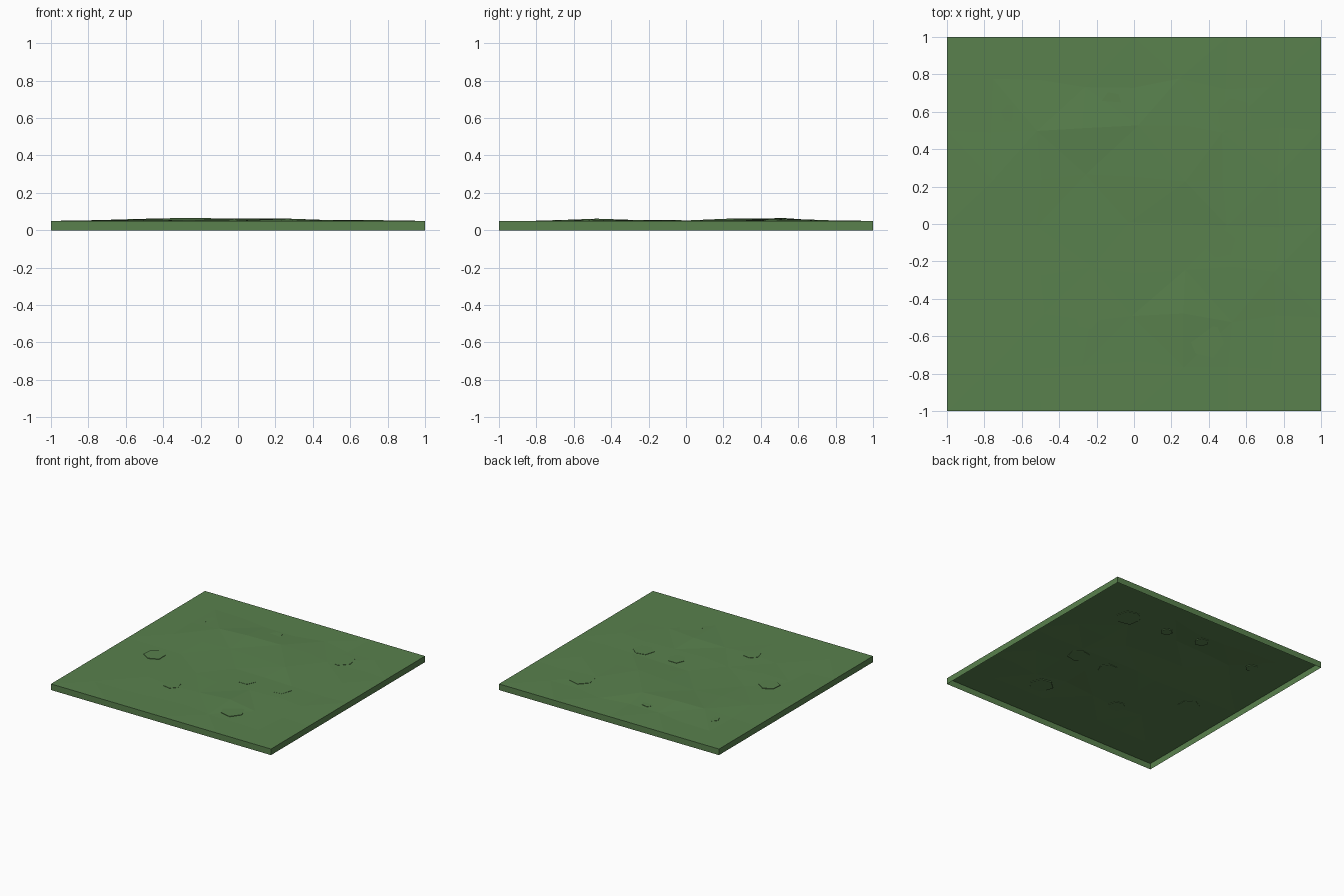
import bpy
import bmesh
import math
import random

cube = bpy.data.objects.get("Cube")
if cube:
    bpy.data.objects.remove(cube, do_unlink=True)

random.seed(4)
TOP = 0.05       # height of the flat ground
CELLS = 8        # ground cells along each side

green = bpy.data.materials.new("grass_green")
green.use_nodes = True
colour = (0.10, 0.22, 0.075, 1)
green.diffuse_color = colour
green.node_tree.nodes["Principled BSDF"].inputs["Base Color"].default_value = colour


def finish(bm, name):
    mesh = bpy.data.meshes.new(name)
    bm.to_mesh(mesh)
    bm.free()
    mesh.materials.append(green)
    obj = bpy.data.objects.new(name, mesh)
    bpy.context.collection.objects.link(obj)
    return obj


# Rises of the inner ground points in thousandths, back row first
RISES = [
    (0, 0, 1, 0, 3, 0, 1),
    (0, 11, 16, 12, 9, 5, 0),
    (4, 7, 5, 9, 12, 3, 3),
    (0, 1, 2, 1, 2, 2, 0),
    (0, 2, 1, 2, 4, 5, 4),
    (0, 2, 3, 1, 12, 3, 0),
    (1, 0, 0, 0, 1, 0, 0),
]

# Ground: low-poly sheet with alternating diagonals, open underneath
bm = bmesh.new()
grid = []
for j in range(CELLS + 1):
    row = []
    for i in range(CELLS + 1):
        x, y, z = i * 2 / CELLS - 1, j * 2 / CELLS - 1, TOP
        if 0 < i < CELLS and 0 < j < CELLS:
            x += random.uniform(-0.03, 0.03)
            y += random.uniform(-0.03, 0.03)
            z += RISES[CELLS - 1 - j][i - 1] / 1000
        row.append(bm.verts.new((x, y, z)))
    grid.append(row)
for j in range(CELLS):
    for i in range(CELLS):
        a, b = grid[j][i], grid[j][i + 1]
        c, d = grid[j + 1][i + 1], grid[j + 1][i]
        if (i + j) % 2 == 0:
            triangles = ((a, b, c), (a, c, d))
        else:
            triangles = ((a, b, d), (b, c, d))
        for triangle in triangles:
            bm.faces.new(triangle)

# Skirt walls down to the floor
rim = [e for e in bm.edges if e.is_boundary]
skirt = bmesh.ops.extrude_edge_only(bm, edges=rim)
for element in skirt["geom"]:
    if isinstance(element, bmesh.types.BMVert):
        element.co.z = 0
bmesh.ops.recalc_face_normals(bm, faces=bm.faces)
finish(bm, "ground")

# Low six-sided turf patches, partly sunk into the ground: x, y, radius
PATCHES = [
    (0.54, 0.58, 0.10), (0.165, -0.115, 0.075), (0.455, -0.1, 0.083),
    (-0.66, -0.14, 0.085), (-0.25, -0.5, 0.07), (0.39, -0.62, 0.095),
    (-0.66, 0.59, 0.05), (-0.12, 0.65, 0.055), (0.18, 0.6, 0.045),
]
for number, (px, py, radius) in enumerate(PATCHES, 1):
    bm = bmesh.new()
    turn = random.uniform(0, 1)
    ring = []
    for k in range(6):
        angle = turn + k * math.tau / 6
        r = radius * random.uniform(0.92, 1.06)
        ring.append(bm.verts.new((px + r * math.cos(angle), py + r * math.sin(angle), TOP - 0.002)))
    base = bm.faces.new(ring)
    raised = bmesh.ops.extrude_face_region(bm, geom=[base], use_keep_orig=True)
    for element in raised["geom"]:
        if isinstance(element, bmesh.types.BMVert):
            element.co.z = TOP + 0.005
    bmesh.ops.recalc_face_normals(bm, faces=bm.faces)
    finish(bm, f"turf_patch_{number}")
